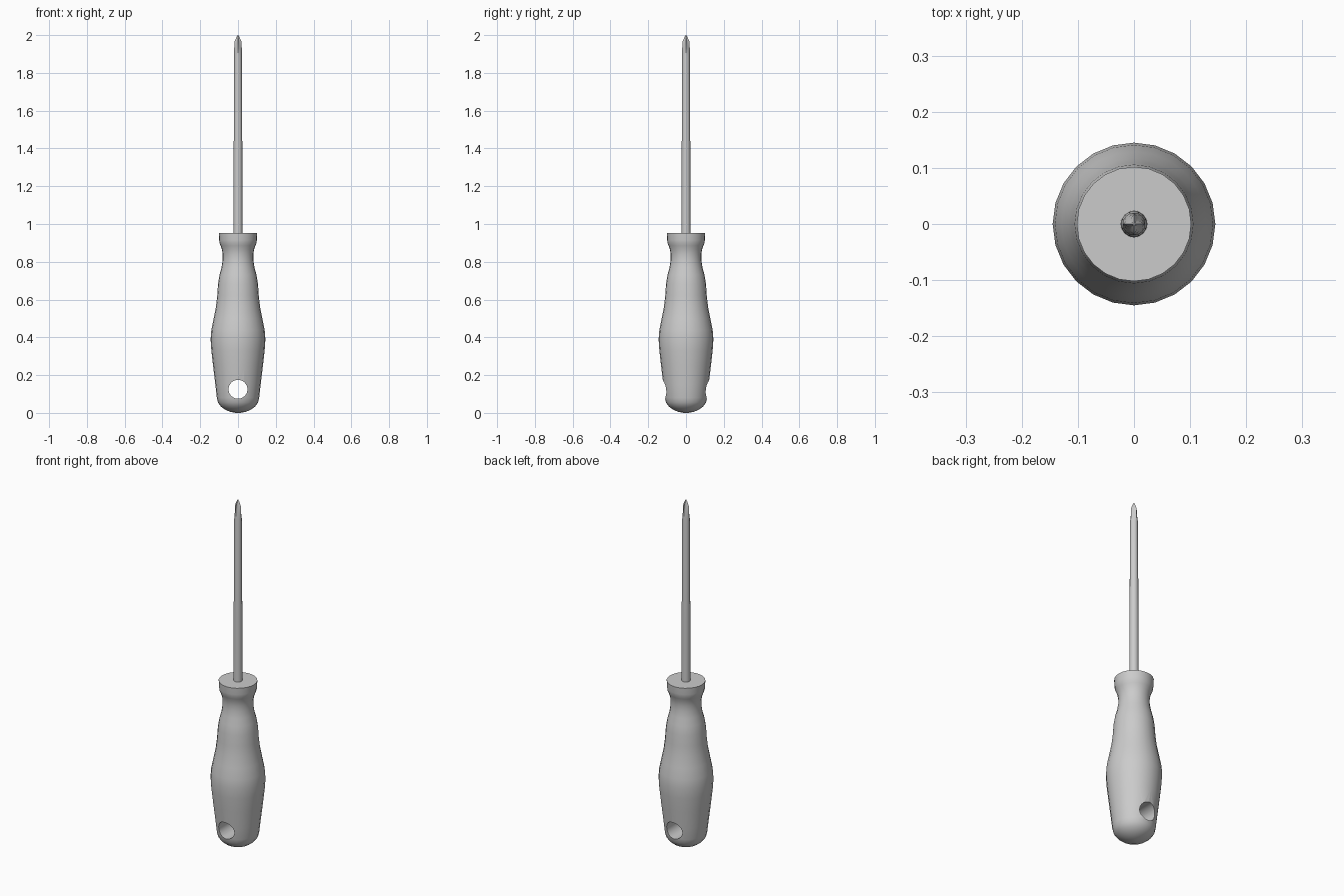
import bpy, bmesh, math

if "Cube" in bpy.data.objects:
    bpy.data.objects.remove(bpy.data.objects["Cube"])


def loft(name, rings, sides, angle):
    """Closed solid of stacked rings (z, radius, flute depth 0..1)."""
    bm = bmesh.new()
    loops = []
    for z, r, flute in rings:
        loop = []
        for i in range(sides):
            a = 2 * math.pi * i / sides
            k = r * (1 - flute * abs(math.sin(2 * a)))
            loop.append(bm.verts.new((k * math.cos(a), k * math.sin(a), z)))
        loops.append(loop)
    for low, high in zip(loops, loops[1:]):
        for i in range(sides):
            j = (i + 1) % sides
            bm.faces.new((low[i], low[j], high[j], high[i]))
    bm.faces.new(loops[0][::-1])
    bm.faces.new(loops[-1])
    mesh = bpy.data.meshes.new(name)
    bm.to_mesh(mesh)
    bm.free()
    obj = bpy.data.objects.new(name, mesh)
    bpy.context.collection.objects.link(obj)
    return obj


def smooth(obj, angle):
    bpy.ops.object.select_all(action='DESELECT')
    obj.select_set(True)
    bpy.context.view_layer.objects.active = obj
    bpy.ops.object.shade_smooth_by_angle(angle=math.radians(angle))


# Turned handle: domed butt, swelling grip, narrow neck, flared collar
profile = [(0.0, 0.012), (0.006, 0.042), (0.018, 0.07), (0.035, 0.092),
           (0.055, 0.106), (0.08, 0.112), (0.15, 0.120), (0.25, 0.132),
           (0.33, 0.141), (0.39, 0.145), (0.44, 0.141), (0.50, 0.129),
           (0.56, 0.117), (0.62, 0.110), (0.68, 0.106), (0.73, 0.098),
           (0.77, 0.087), (0.81, 0.081), (0.84, 0.081), (0.865, 0.085),
           (0.885, 0.092), (0.90, 0.098), (0.915, 0.100), (0.953, 0.102)]
handle = loft("handle", [(z, r, 0) for z, r in profile], 24, 40)

# Hanging hole through the handle, front to back
bpy.ops.mesh.primitive_cylinder_add(vertices=32, radius=0.05, depth=0.6,
                                    location=(0, 0, 0.125),
                                    rotation=(math.pi / 2, 0, 0))
cutter = bpy.context.object
cutter.name = "hole_cutter"
cutter.hide_render = True
cut = handle.modifiers.new("hanging_hole", 'BOOLEAN')
cut.operation = 'DIFFERENCE'
cut.solver = 'EXACT'
cut.object = cutter
bpy.context.view_layer.objects.active = handle
bpy.ops.object.modifier_apply(modifier=cut.name)
bpy.data.objects.remove(cutter)
smooth(handle, 40)

# Slightly tapered round shaft ending in a four-winged pointed tip
shaft = loft("shaft", [(0.90, 0.024, 0), (1.35, 0.023, 0), (1.89, 0.020, 0),
                       (1.93, 0.020, 0.25), (1.965, 0.0185, 0.5),
                       (1.985, 0.010, 0.5), (2.0, 0.002, 0.3)], 16, 30)
smooth(shaft, 30)
